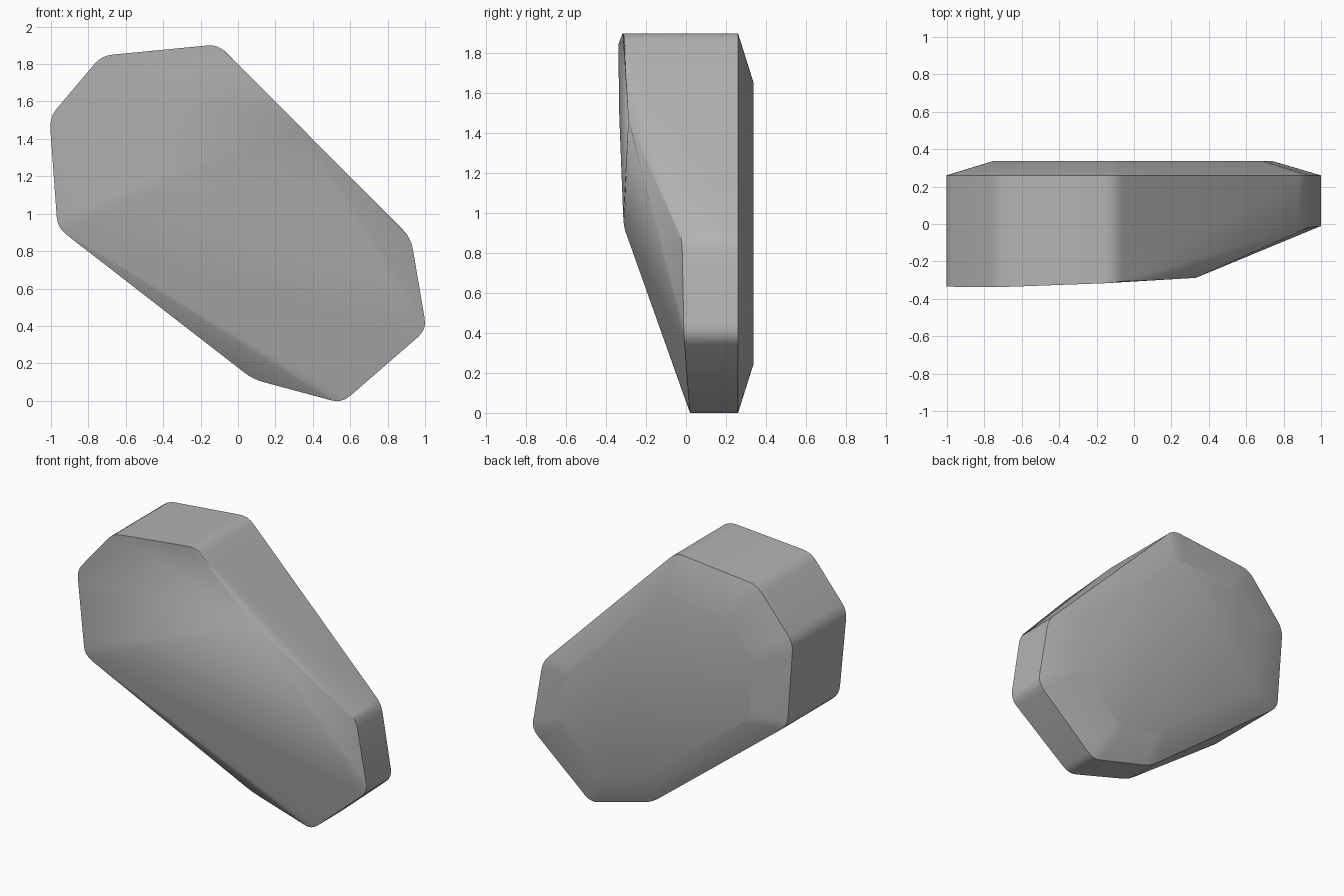
import bpy
import bmesh
import math
from mathutils import Vector

cube = bpy.data.objects.get("Cube")
if cube:
    bpy.data.objects.remove(cube, do_unlink=True)

# Outline corners: x, z and the depth of the front rim
CORNERS = [(-0.105, 1.905, -0.315), (-0.73, 1.845, -0.338), (-1.008, 1.515, -0.335),
           (-0.965, 0.925, -0.312), (0.08, 0.115, 0.04), (0.555, -0.013, 0.02),
           (1.008, 0.38, -0.01), (0.925, 0.87, -0.02)]
BACK_RIM = 0.26
BACK_FACE = 0.338
ROUND = 0.06
STEPS = 4


def rounded(points):
    """Replace every corner of a closed ring by a short curve."""
    ring = []
    for i, p in enumerate(points):
        before, after = points[i - 1], points[(i + 1) % len(points)]
        a = p + (before - p).normalized() * ROUND
        b = p + (after - p).normalized() * ROUND
        for s in range(STEPS + 1):
            t = s / STEPS
            ring.append(a * (1 - t) ** 2 + p * 2 * t * (1 - t) + b * t * t)
    return ring


# Front rim, back rim and the smaller raised back face
front = rounded([Vector((x, y, z)) for x, z, y in CORNERS])
back = rounded([Vector((x, BACK_RIM, z)) for x, z, y in CORNERS])
centre = Vector((-0.02, 0, 0.95))
inset = []
for p in back:
    q = centre + (p - centre) * 0.74
    q.y = BACK_FACE
    inset.append(q)

# Peak where the front folds against the long upper edge
fold = [Vector((0.33, -0.288, 1.468))]

bm = bmesh.new()
for p in front + back + inset + fold:
    bm.verts.new(p)
hull = bmesh.ops.convex_hull(bm, input=bm.verts[:])
bmesh.ops.delete(bm, geom=[v for v in bm.verts if not v.link_faces], context='VERTS')
bmesh.ops.dissolve_limit(bm, angle_limit=0.01, verts=bm.verts[:], edges=bm.edges[:])
bmesh.ops.recalc_face_normals(bm, faces=bm.faces[:])
mesh = bpy.data.meshes.new("stone")
bm.to_mesh(mesh)
bm.free()

stone = bpy.data.objects.new("stone", mesh)
bpy.context.collection.objects.link(stone)

# Plain grey stone
grey = bpy.data.materials.new("stone_grey")
grey.use_nodes = True
colour = (0.45, 0.45, 0.45, 1)
grey.diffuse_color = colour
grey.node_tree.nodes["Principled BSDF"].inputs["Base Color"].default_value = colour
mesh.materials.append(grey)

bpy.ops.object.select_all(action='DESELECT')
stone.select_set(True)
bpy.context.view_layer.objects.active = stone
bpy.ops.object.shade_smooth_by_angle(angle=math.radians(30))
